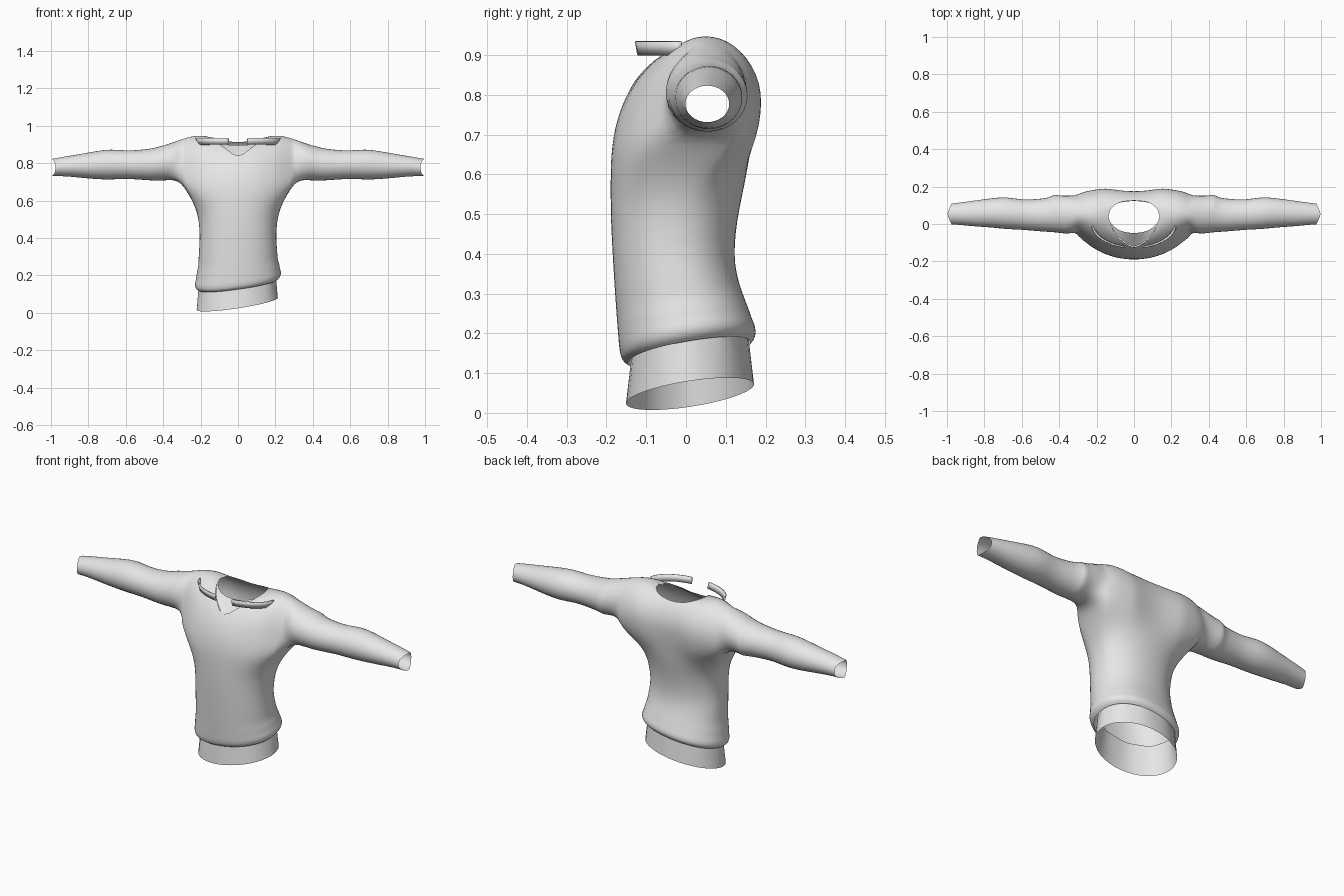
import bpy, bmesh, math

if "Cube" in bpy.data.objects:
    bpy.data.objects.remove(bpy.data.objects["Cube"])

fabric = bpy.data.materials.new("grey_fabric")
fabric.diffuse_color = (0.8, 0.8, 0.8, 1)
fabric.use_nodes = True
fabric.node_tree.nodes["Principled BSDF"].inputs["Base Color"].default_value = fabric.diffuse_color

M, R = 18, 7          # columns per body panel, rows from armpit to shoulder
ARMPIT, NECK = 0.70, 0.1525


def interp(table, v):
    if v <= table[0][0]:
        return table[0][1]
    for (a, p), (b, q) in zip(table, table[1:]):
        if v <= b:
            return p + (q - p) * (v - a) / (b - a)
    return table[-1][1]


def smooth(a, b, v):
    t = min(1, max(0, (v - a) / (b - a)))
    return t * t * (3 - 2 * t)


def add_grid(bm, rows, closed=False):
    vs = [[bm.verts.new(p) for p in r] for r in rows]
    n = len(rows[0])
    for a, b in zip(vs, vs[1:]):
        for i in range(n if closed else n - 1):
            k = (i + 1) % n
            bm.faces.new((a[i], a[k], b[k], b[i]))


def finish(bm, name, subdiv=1, thick=0):
    bmesh.ops.remove_doubles(bm, verts=bm.verts, dist=2e-4)
    bmesh.ops.recalc_face_normals(bm, faces=bm.faces)
    me = bpy.data.meshes.new(name)
    bm.to_mesh(me)
    bm.free()
    me.materials.append(fabric)
    ob = bpy.data.objects.new(name, me)
    bpy.context.collection.objects.link(ob)
    for p in me.polygons:
        p.use_smooth = True
    if thick:
        ob.modifiers.new("thickness", "SOLIDIFY").thickness = thick
    if subdiv:
        ob.modifiers.new("smooth", "SUBSURF").levels = subdiv
        ob.modifiers["smooth"].render_levels = subdiv
    return ob


# Body outline: half width, front depth, back depth and centre line by height
WIDTH = [(.15, .212), (.163, .228), (.185, .233), (.21, .224), (.24, .222), (.27, .212),
         (.32, .211), (.4, .204), (.48, .209), (.54, .22), (.6, .245), (.65, .275), (.7, .305)]
FRONT = [(.15, -.146), (.163, -.162), (.185, -.168), (.21, -.17), (.3, -.178),
         (.4, -.185), (.5, -.19), (.62, -.19)]
BACK = [(.15, .162), (.163, .176), (.185, .176), (.21, .166), (.25, .155), (.3, .138),
        (.35, .125), (.4, .12), (.5, .13), (.6, .155), (.7, .18), (.78, .19)]
CENTRE = [(.15, .005), (.4, -.03), (.6, -.01), (.7, .03), (.76, .05)]
# Fullness of the shoulders across x, and the shoulder slope
FULL_FRONT = [(0, 1), (.1, .96), (.2, .79), (.3, .5)]
FULL_BACK = [(0, .9), (.07, .93), (.15, 1.03), (.25, .93), (.3, .8)]
SHOULDER = [(0, .945), (.16, .945), (.21, .952), (.25, .945), (.3, .93)]


def body_point(side, u, z):
    x = u * interp(WIDTH, z)
    yc = interp(CENTRE, z)
    if side < 0:
        edge = interp(FRONT, z)
        if z > .62:
            edge = .05 - .24 * math.sqrt(max(0, 1 - ((z - .62) / .33) ** 2))
        full = interp(FULL_FRONT, abs(x))
    else:
        edge = interp(BACK, z)
        if z > .78:
            edge = .05 + .14 * math.sqrt(max(0, 1 - ((z - .78) / .17) ** 2))
        full = interp(FULL_BACK, abs(x))
    k = max(0, 1 - abs(u) ** 2.2) ** (1 / 2.2)
    if abs(u) < .999:
        k += (full - k) * smooth(.55, .75, z)
    y = yc + (edge - yc) * k
    zz = z + max(0, z - .62) * (interp(SHOULDER, abs(x)) - .95) / .33
    zz += (.14 * x + .17 * y) * (1 - smooth(.16, .42, z))    # slanted hem
    return (x, y, zz)


def column(i):
    return math.sin(math.pi / 2 * (2 * i / M - 1))


def top_height(side, u):
    x = abs(u) * .305
    if x > NECK - .002:
        return .95
    if side < 0:                                   # V neckline
        return .83 + .12 * x / NECK
    c = .6 * math.sqrt(1 - (x / NECK) ** 2)        # round back neckline
    return .78 + .17 * math.sqrt(1 - c * c)


def upper_point(side, i, j):
    u = column(i)
    z = ARMPIT + (top_height(side, u) - ARMPIT) * math.sin(j / R * math.pi / 2)
    return body_point(side, u, z)


# Sweater: front and back panels
bm = bmesh.new()
heights = [.15, .155, .163, .185, .21, .24, .27, .32, .37, .42, .48, .54, .6, .65, ARMPIT]
for side in (-1, 1):
    add_grid(bm, [[body_point(side, column(i), z) for i in range(M + 1)] for z in heights])
    add_grid(bm, [[upper_point(side, i, j) for i in range(1, M)] for j in range(R + 1)])

# Sleeves, joined to the armholes: x, top, bottom, front, back
SLEEVE = [(.345, .914, .71, -.057, .155), (.40, .896, .705, -.05, .153),
          (.43, .89, .705, -.046, .162), (.45, .882, .705, -.045, .142),
          (.52, .873, .71, -.04, .135), (.60, .868, .716, -.032, .13),
          (.68, .878, .71, -.03, .148), (.76, .866, .713, -.02, .14),
          (.85, .849, .722, -.015, .127), (.93, .836, .73, -.006, .116),
          (1.0, .824, .73, -.003, .11)]
n = 2 * R + 2
for s in (-1, 1):
    i = M - 1 if s > 0 else 1
    rings = [[body_point(-1, s, ARMPIT)]
             + [upper_point(-1, i, j) for j in range(R + 1)]
             + [upper_point(1, i, j) for j in range(R - 1, -1, -1)]]
    for x, zt, zb, yf, yb in SLEEVE:
        ring = []
        for j in range(n):
            a = 2 * math.pi * j / n
            notch = .025 * abs(math.sin(a)) if x == 1.0 else 0
            ring.append((s * (x - notch), (yf + yb) / 2 - (yb - yf) / 2 * math.sin(a),
                         (zt + zb) / 2 - (zt - zb) / 2 * math.cos(a)))
        rings.append(ring)
    add_grid(bm, rings, closed=True)
finish(bm, "sweater")

# Neck insert filling the V
bm = bmesh.new()
outer, inner = [], []
for i in range(M // 2 - 3, M // 2 + 4):
    p = upper_point(-1, i, R)
    c = math.sqrt(max(0, 1 - (p[0] / NECK) ** 2))
    outer.append((p[0], p[1] + .004, p[2] - .004))
    inner.append((p[0], .045 - .095 * c, .937 - .042 * c))
add_grid(bm, [outer, inner])
finish(bm, "neck_insert")

# Undershirt band below the hem, lightly pleated
bm = bmesh.new()
rows = []
for t in (0, .33, .66, 1):
    ring = []
    for j in range(40):
        a = 2 * math.pi * j / 40
        r = 1 + .015 * (1 - t) * math.cos(10 * a)
        x = (.2 + .017 * t) * r * math.cos(a) - .004
        y = .01 + (.145 + .016 * t) * r * math.sin(a)
        top = .2 + .14 * x + .17 * y
        low = .047 + .15 * x + .15 * y
        ring.append((x, y, top + (low - top) * t))
    rows.append(ring)
add_grid(bm, rows, closed=True)
finish(bm, "undershirt_band", 0)

# Loose collar strips on either side of the neck
for s, name in ((-1, "collar_strip_left"), (1, "collar_strip_right")):
    bm = bmesh.new()
    rows = []
    for z, k in ((.90, .95), (.935, 1)):
        rows.append([(s * .222 * k * math.cos(a), -.126 * k * math.sin(a), z)
                     for a in [math.radians(5 + 72 * j / 12) for j in range(13)]])
    add_grid(bm, rows)
    finish(bm, name, 0, .006)
